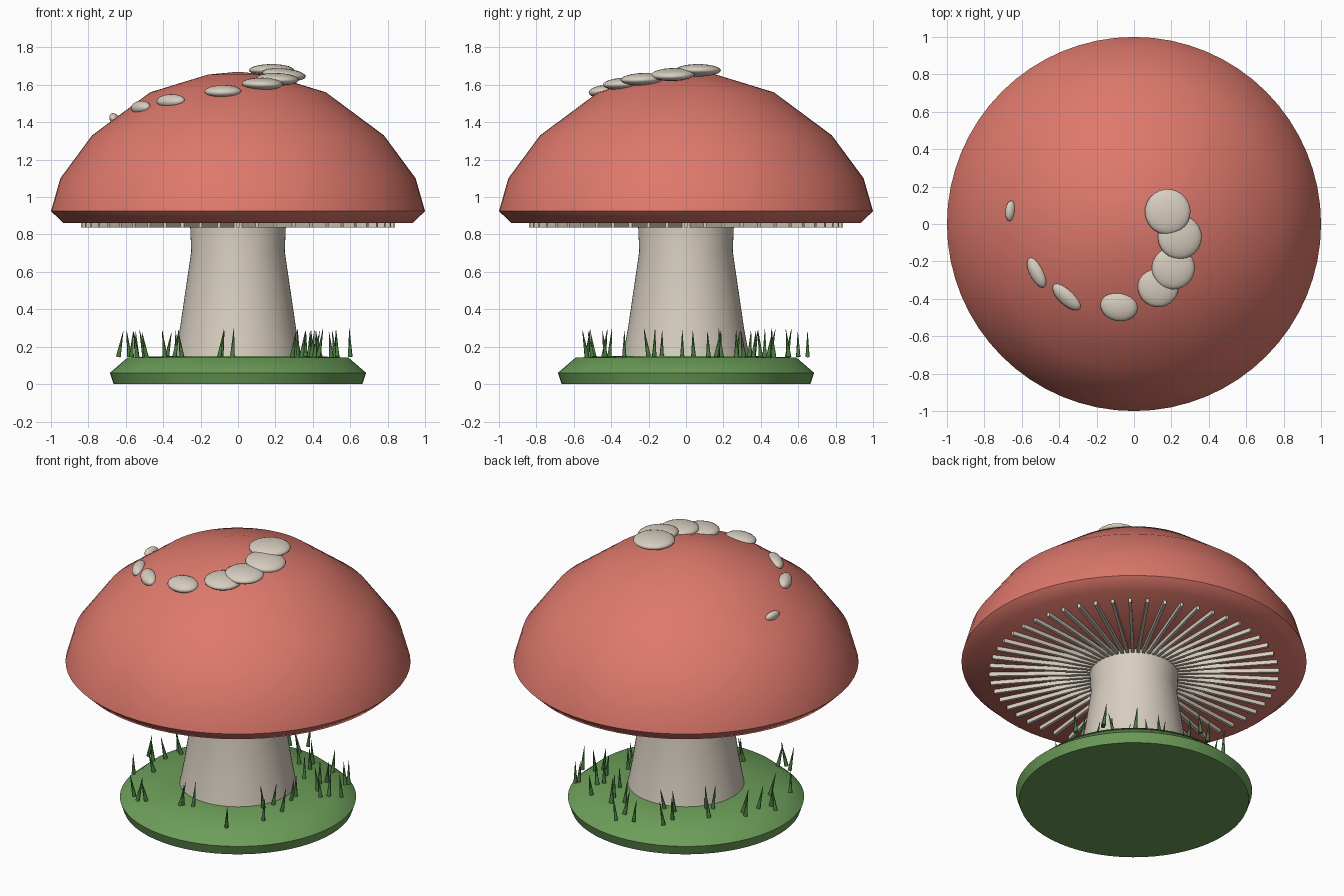
import bpy
import bmesh
import math
import random
from mathutils import Matrix, Vector

random.seed(4)
cube = bpy.data.objects.get("Cube")
if cube:
    bpy.data.objects.remove(cube, do_unlink=True)


def make_material(name, rgb):
    material = bpy.data.materials.new(name)
    material.use_nodes = True
    color = (*rgb, 1)
    material.diffuse_color = color
    shader = next(n for n in material.node_tree.nodes if n.type == "BSDF_PRINCIPLED")
    shader.inputs["Base Color"].default_value = color
    shader.inputs["Roughness"].default_value = 0.8
    return material


cap_red = make_material("cap red", (0.73, 0.19, 0.15))
cream = make_material("cream", (0.69, 0.62, 0.53))
moss_green = make_material("moss green", (0.15, 0.34, 0.1))
blade_green = make_material("blade green", (0.07, 0.2, 0.05))


def finish(name, bm, material, smooth_angle=None):
    """Turn a bmesh into a named object with one material."""
    mesh = bpy.data.meshes.new(name)
    bm.to_mesh(mesh)
    bm.free()
    mesh.materials.append(material)
    obj = bpy.data.objects.new(name, mesh)
    bpy.context.collection.objects.link(obj)
    if smooth_angle is not None:
        bpy.ops.object.select_all(action="DESELECT")
        obj.select_set(True)
        bpy.context.view_layer.objects.active = obj
        bpy.ops.object.shade_smooth_by_angle(angle=math.radians(smooth_angle))
    return obj


def revolve(name, profile, material, smooth_angle, steps=64):
    """Spin a (radius, height) profile around the z axis."""
    bm = bmesh.new()
    verts = [bm.verts.new((r, 0, z)) for r, z in profile]
    edges = [bm.edges.new(pair) for pair in zip(verts, verts[1:])]
    bmesh.ops.spin(bm, geom=verts + edges, cent=(0, 0, 0), axis=(0, 0, 1),
                   angle=math.tau, steps=steps)
    bmesh.ops.remove_doubles(bm, verts=bm.verts, dist=0.0005)
    bmesh.ops.recalc_face_normals(bm, faces=bm.faces)
    return finish(name, bm, material, smooth_angle)


# Main turned parts
revolve("cap", [(0, 1.67), (0.16, 1.655), (0.47, 1.56), (0.78, 1.33), (0.95, 1.1),
                (1, 0.925), (0.935, 0.862), (0, 0.862)], cap_red, 60)
revolve("stem", [(0, 0.87), (0.257, 0.87), (0.25, 0.71), (0.31, 0.3), (0.34, 0.14),
                 (0, 0.14)], cream, 60)
revolve("grassy_base", [(0, 0.155), (0.3, 0.153), (0.59, 0.142), (0.685, 0.06),
                        (0.665, 0), (0, 0)], moss_green, 60)

# Radial gills under the cap
GILLS = 52
bm = bmesh.new()
for i in range(GILLS):
    matrix = (Matrix.Rotation(math.tau * i / GILLS, 4, "Z")
              @ Matrix.Translation((0.54, 0, 0.853))
              @ Matrix.Diagonal((0.6, 0.018, 0.03, 1)))
    bmesh.ops.create_cube(bm, size=1, matrix=matrix)
finish("gills", bm, cream)

# Cap spots: position, radial size, tangential size, outward tilt
spots = [
    ((0.18, 0.065, 1.678), 0.122, 0.122, 0),
    ((0.245, -0.07, 1.655), 0.118, 0.118, 0.1),
    ((0.21, -0.235, 1.63), 0.115, 0.115, 0.05),
    ((0.13, -0.335, 1.605), 0.11, 0.11, 0.05),
    ((-0.08, -0.44, 1.565), 0.08, 0.1, 0.1),
    ((-0.36, -0.39, 1.515), 0.045, 0.095, 0.4),
    ((-0.52, -0.26, 1.48), 0.04, 0.088, 0.5),
    ((-0.66, 0.07, 1.418), 0.025, 0.055, 0.6),
]
bm = bmesh.new()
for center, radial, tangential, tilt in spots:
    matrix = (Matrix.Translation(center)
              @ Matrix.Rotation(math.atan2(center[1], center[0]), 4, "Z")
              @ Matrix.Rotation(tilt, 4, "Y")
              @ Matrix.Diagonal((radial, tangential, 0.033, 1)))
    bmesh.ops.create_uvsphere(bm, u_segments=24, v_segments=12, radius=1, matrix=matrix)
finish("cap_spots", bm, cream, 60)

# Grass blades scattered around the stem
blade_spots = [
    (-.39, -.49), (-.3, -.5), (-.34, -.53), (-.58, -.03), (-.54, .04), (-.1, -.44),
    (-.09, -.43), (-.03, -.41), (.29, -.53), (.41, -.33), (.32, -.2), (.34, -.13),
    (.43, -.17), (.39, -.02), (.38, .04), (.28, .27), (.44, .18), (.39, .27),
    (.41, .31), (.52, .34), (.53, .36), (.36, .44), (.05, .55), (.23, .4),
    (-.05, .6), (-.22, .54), (-.1, .36), (-.22, .45), (-.17, .36), (-.3, .22),
    (-.33, .2), (-.38, .31), (-.5, .14), (-.54, .17), (-.64, .01), (-.49, -.15),
    (-.57, -.24), (.2, .47), (.14, .42), (.53, .16), (.5, .12), (.6, .19), (.04, .65),
]
bm = bmesh.new()
for x, y in blade_spots:
    lean = Vector((random.uniform(-0.2, 0.2), random.uniform(-0.2, 0.2), 1))
    turn = lean.to_track_quat("Z", "Y").to_matrix().to_4x4()
    height = random.uniform(0.135, 0.155)
    matrix = (Matrix.Translation((x, y, 0.145)) @ turn
              @ Matrix.Translation((0, 0, height / 2)))
    bmesh.ops.create_cone(bm, cap_ends=True, segments=6, radius1=0.013, radius2=0.001,
                          depth=height, matrix=matrix)
finish("grass_blades", bm, blade_green, 60)
